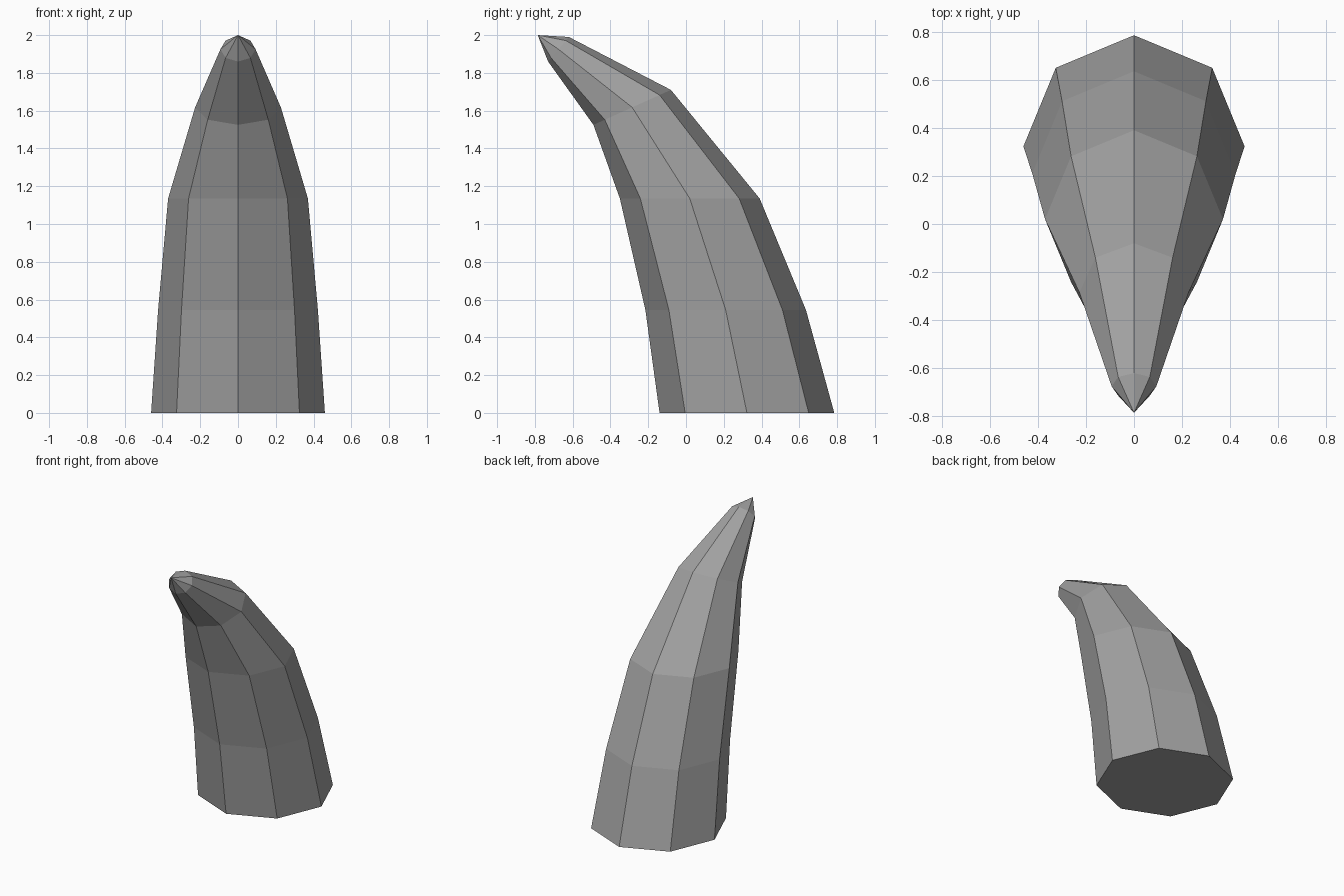
import bpy, bmesh
from math import sin, cos, pi
from mathutils import Vector

cube = bpy.data.objects.get("Cube")
if cube:
    bpy.data.objects.remove(cube, do_unlink=True)

SIDES = 8
# Each ring: front point (y, z), back point (y, z), half width
RINGS = [
    ((-0.14, 0.0), (0.785, 0.0), 0.46),
    ((-0.215, 0.545), (0.635, 0.545), 0.423),
    ((-0.35, 1.135), (0.39, 1.135), 0.37),
    ((-0.49, 1.525), (-0.08, 1.71), 0.227),
    ((-0.73, 1.86), (-0.62, 1.99), 0.093),
]
TIP = (0, -0.785, 2.0)

grey = bpy.data.materials.new("horn_grey")
grey.use_nodes = True
colour = (0.36, 0.36, 0.36, 1)
grey.diffuse_color = colour
grey.node_tree.nodes["Principled BSDF"].inputs["Base Color"].default_value = colour


def add_ring(bm, front, back, half_width):
    """Tilted octagon with a corner at its front and back."""
    f, b = Vector((0, *front)), Vector((0, *back))
    centre, reach = (f + b) / 2, (b - f) / 2
    side = Vector((half_width, 0, 0))
    angles = [2 * pi * i / SIDES for i in range(SIDES)]
    return [bm.verts.new(centre + side * cos(a) + reach * sin(a)) for a in angles]


# Curved, tapering horn
bm = bmesh.new()
rings = [add_ring(bm, *r) for r in RINGS]
for low, high in zip(rings, rings[1:]):
    for i in range(SIDES):
        j = (i + 1) % SIDES
        bm.faces.new((low[i], low[j], high[j], high[i]))

# Pointed tip and flat base
tip = bm.verts.new(TIP)
for i in range(SIDES):
    bm.faces.new((rings[-1][i], rings[-1][(i + 1) % SIDES], tip))
bm.faces.new(rings[0])
bmesh.ops.recalc_face_normals(bm, faces=bm.faces)

mesh = bpy.data.meshes.new("horn")
bm.to_mesh(mesh)
bm.free()
mesh.materials.append(grey)
bpy.context.collection.objects.link(bpy.data.objects.new("horn", mesh))
